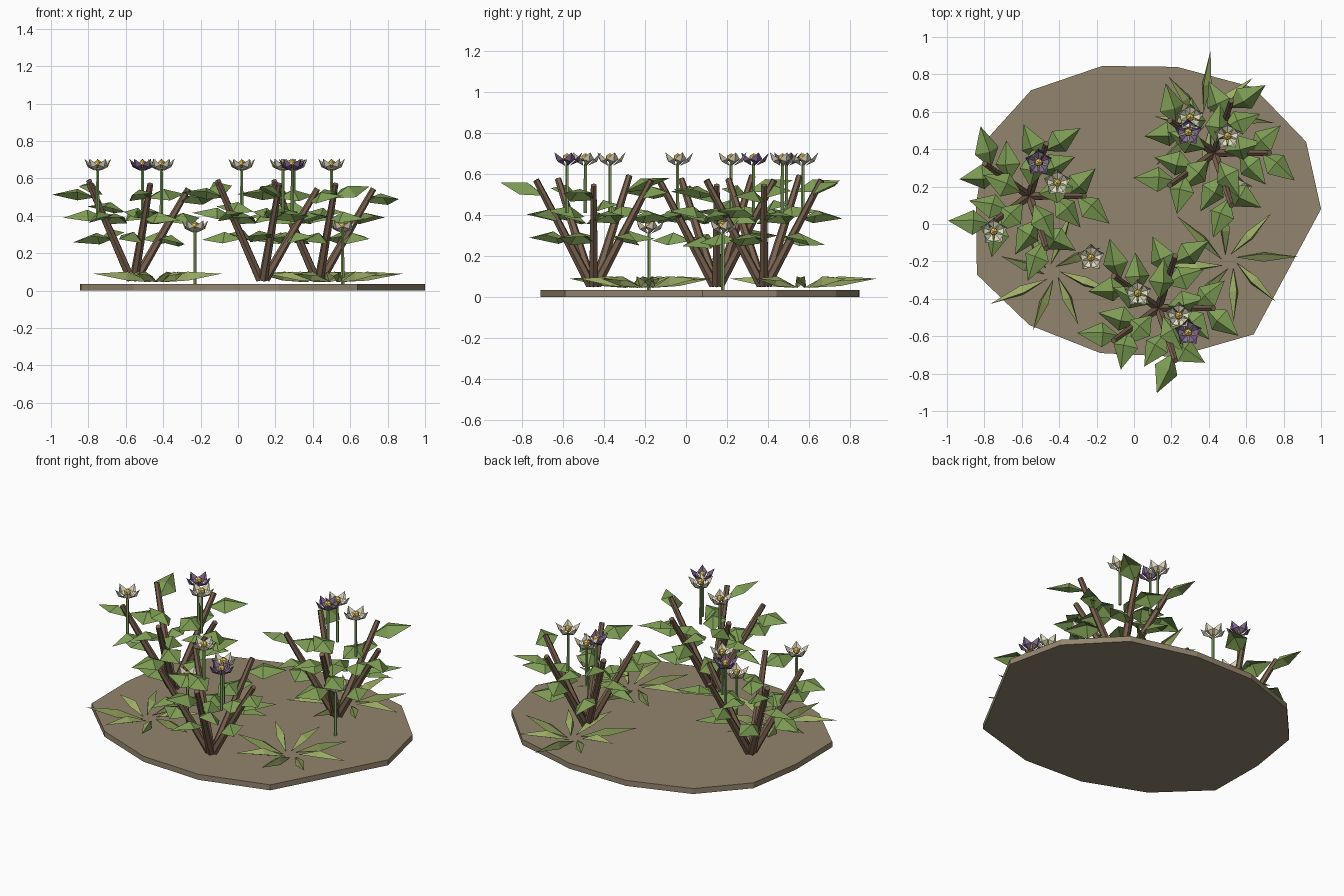
import bpy, bmesh, random
from math import cos, sin, radians, pi
from mathutils import Vector, Matrix

if "Cube" in bpy.data.objects:
    bpy.data.objects.remove(bpy.data.objects["Cube"])

random.seed(4)


def material(name, rgb):
    m = bpy.data.materials.new(name)
    m.diffuse_color = (*rgb, 1)
    m.use_nodes = True
    m.node_tree.nodes["Principled BSDF"].inputs["Base Color"].default_value = m.diffuse_color
    return m


SOIL = material("soil", (0.29, 0.235, 0.155))
BARK = material("bark", (0.20, 0.125, 0.08))
LEAF = material("leaf", (0.21, 0.34, 0.09))
BLADE = material("blade", (0.33, 0.41, 0.13))
STALK = material("stalk", (0.24, 0.38, 0.13))
CREAM = material("cream", (0.78, 0.73, 0.55))
PURPLE = material("purple", (0.22, 0.14, 0.28))
YELLOW = material("yellow", (0.85, 0.58, 0.12))


def finish(bm, name, mat):
    me = bpy.data.meshes.new(name)
    bm.to_mesh(me)
    bm.free()
    me.materials.append(mat)
    ob = bpy.data.objects.new(name, me)
    bpy.context.collection.objects.link(ob)
    return ob


def rod(bm, a, b, r1, r2, sides):
    """Tapered rod from a to b."""
    a, b = Vector(a), Vector(b)
    d = b - a
    m = Matrix.Translation((a + b) / 2) @ d.to_track_quat('Z', 'Y').to_matrix().to_4x4()
    bmesh.ops.create_cone(bm, cap_ends=True, segments=sides, radius1=r1,
                          radius2=r2, depth=d.length, matrix=m)


def kite(bm, base, tip, width, ridge, roll=0.0, at=0.42):
    """Kite-shaped leaf with a raised midrib point, rolled about its length."""
    base, tip = Vector(base), Vector(tip)
    d = tip - base
    side = d.cross(Vector((0, 0, 1))).normalized()
    side.rotate(Matrix.Rotation(roll, 3, d.normalized()))
    up = side.cross(d).normalized()
    mid = base + d * at
    pts = [base, mid + side * width / 2, tip, mid - side * width / 2, mid + up * ridge]
    v = [bm.verts.new(p) for p in pts]
    for i in range(4):
        bm.faces.new((v[i], v[(i + 1) % 4], v[4]))


def polar(c, r, ang, z):
    return Vector((c[0] + r * cos(ang), c[1] + r * sin(ang), z))


# Soil slab
outline = [(-0.17, 0.845), (0.23, 0.84), (0.64, 0.73), (0.92, 0.44), (1.0, 0.08),
           (0.64, -0.59), (0.22, -0.71), (-0.18, -0.69), (-0.56, -0.54),
           (-0.84, -0.27), (-0.845, 0.1), (-0.79, 0.45), (-0.55, 0.715)]
bm = bmesh.new()
f = bm.faces.new([bm.verts.new((x, y, 0)) for x, y in outline])
ext = bmesh.ops.extrude_face_region(bm, geom=[f])
for v in ext["geom"]:
    if isinstance(v, bmesh.types.BMVert):
        v.co.z = 0.035
bmesh.ops.recalc_face_normals(bm, faces=bm.faces)
finish(bm, "soil_slab", SOIL)

# Shrubs: five leaning branches, three leaves on each, plus an inner ring of leaves
heights = [0.55, 0.575, 0.595, 0.58, 0.575]
for n, c in enumerate([(-0.56, 0.15), (0.13, -0.45), (0.43, 0.38)], 1):
    stems, leaves = bmesh.new(), bmesh.new()
    for k in range(5):
        ang = radians(72 * k)
        a = polar(c, 0.015, ang, 0.06)
        b = polar(c, 0.295, ang, heights[k] - 0.005)
        rod(stems, a, b, 0.025, 0.016, 6)
        for t, turn, ln, rise in ((0.42, -50, 0.22, 0.01), (0.63, 42, 0.22, 0.02),
                                  (0.85, -40, 0.23, 0.05)):
            p = a.lerp(b, t)
            q = polar(p, ln, ang + radians(turn), p.z + rise + random.uniform(-0.04, 0.02))
            kite(leaves, p, q, 0.14, 0.042, radians(random.choice((-18, 18))))
        z = 0.36 + 0.03 * (k % 3)
        kite(leaves, polar(c, 0.05, ang + 0.2, z), polar(c, 0.27, ang + 0.2, z + 0.03),
             0.14, 0.042, radians(random.choice((-15, 15))))
    finish(stems, f"shrub_branches_{n}", BARK)
    finish(leaves, f"shrub_leaves_{n}", LEAF)

# Low tufts of narrow, steeply folded blades
for n, (c, start) in enumerate([((-0.44, -0.26), 207), ((0.51, -0.2), 4),
                                ((0.39, 0.56), 87)], 1):
    bm = bmesh.new()
    for k in range(8):
        ang = radians(start + k * 45)
        r = 0.37 if k in (0, 3) else random.uniform(0.28, 0.36)
        kite(bm, polar(c, 0.04, ang + 0.5, 0.045), polar(c, r, ang, 0.09),
             0.055, 0.04, radians(25 if k % 2 else -25), 0.45)
    finish(bm, f"grass_tuft_{n}", BLADE)

# Flowers: stalk, five cupped petals and a centre
flowers = [(-0.75, -0.04, 1, CREAM), (-0.51, 0.33, 1, PURPLE), (-0.41, 0.22, 1, CREAM),
           (0.02, -0.37, 1, CREAM), (0.24, -0.49, 1, CREAM), (0.29, -0.58, 1, PURPLE),
           (0.30, 0.57, 1, CREAM), (0.29, 0.49, 1, PURPLE), (0.50, 0.47, 1, CREAM),
           (-0.23, -0.18, 0, CREAM), (0.56, 0.18, 0, CREAM)]
for n, (x, y, tall, mat) in enumerate(flowers, 1):
    z = 0.64 if tall else 0.31
    bm = bmesh.new()
    rod(bm, (x, y, z - (0.23 if tall else 0.28)), (x, y, z + 0.01), 0.009, 0.008, 5)
    finish(bm, f"flower_stalk_{n}", STALK)
    bm = bmesh.new()
    for k in range(5):
        ang = pi / 2 + k * 2 * pi / 5
        kite(bm, polar((x, y), 0.012, ang, z), polar((x, y), 0.075, ang, z + 0.065),
             0.06, -0.018, 0, 0.5)
    finish(bm, f"flower_petals_{n}", mat)
    bm = bmesh.new()
    bmesh.ops.create_icosphere(bm, subdivisions=1, radius=0.023,
                               matrix=Matrix.Translation((x, y, z + 0.038)))
    finish(bm, f"flower_centre_{n}", YELLOW)
